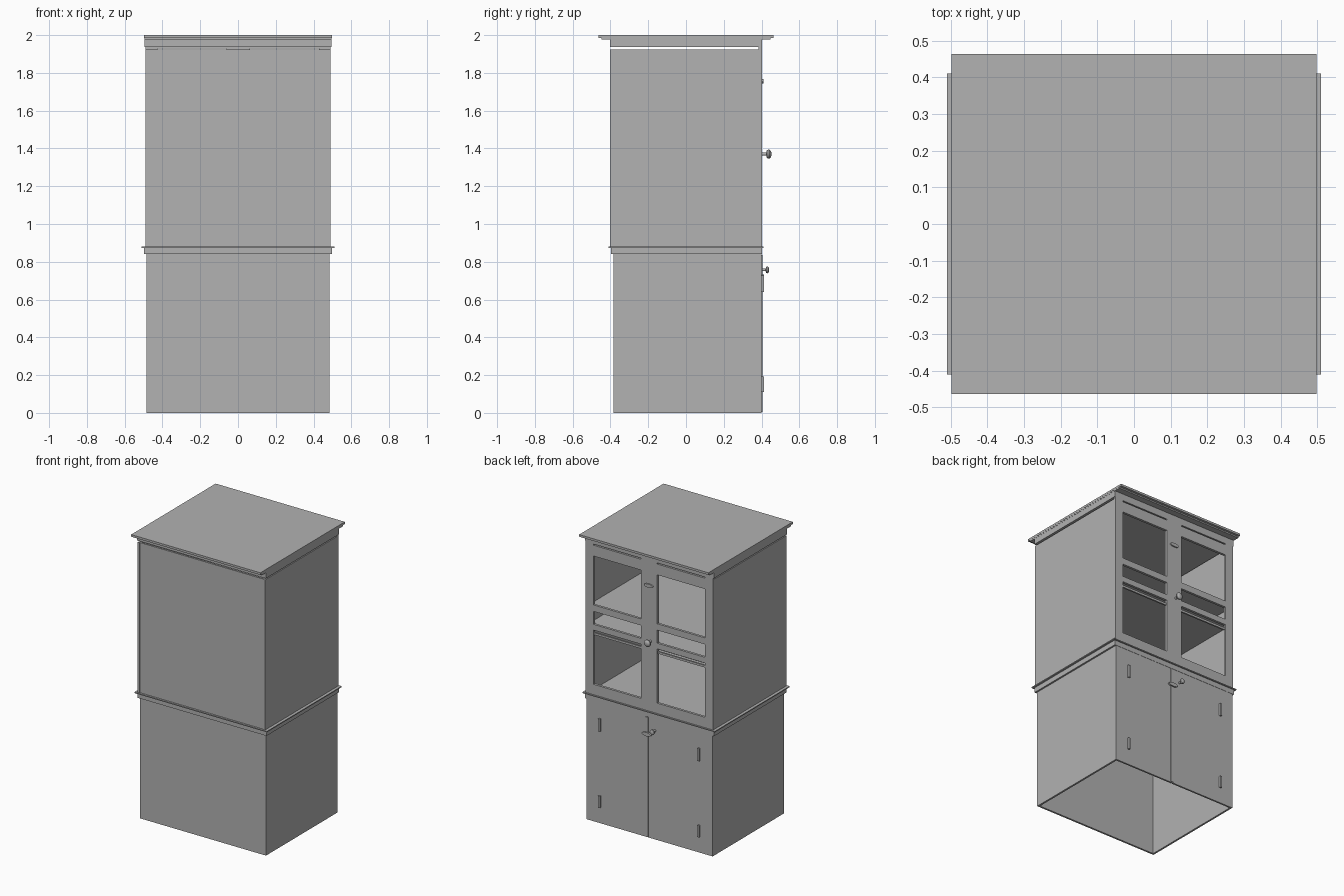
import bpy, math

if "Cube" in bpy.data.objects:
    bpy.data.objects.remove(bpy.data.objects["Cube"])

mat = bpy.data.materials.new("plain grey")
mat.diffuse_color = (0.445, 0.445, 0.445, 1)
mat.use_nodes = True
mat.node_tree.nodes["Principled BSDF"].inputs["Base Color"].default_value = mat.diffuse_color


def box(name, x0, x1, y0, y1, z0, z1):
    """Axis-aligned box from its limits."""
    v = [(x, y, z) for x in (x0, x1) for y in (y0, y1) for z in (z0, z1)]
    f = [(0, 1, 3, 2), (4, 6, 7, 5), (0, 4, 5, 1), (2, 3, 7, 6), (0, 2, 6, 4), (1, 5, 7, 3)]
    me = bpy.data.meshes.new(name)
    me.from_pydata(v, [], f)
    me.materials.append(mat)
    ob = bpy.data.objects.new(name, me)
    bpy.context.collection.objects.link(ob)
    return ob


def knob(name, x, z, profile, n=20):
    """Lathe a (radius, y) profile about the y axis."""
    v, f = [], []
    for r, y in profile:
        for i in range(n):
            a = 2 * math.pi * i / n
            v.append((x + r * math.cos(a), y, z + r * math.sin(a)))
    for k in range(len(profile) - 1):
        for i in range(n):
            j = (i + 1) % n
            f.append((k * n + i, (k + 1) * n + i, (k + 1) * n + j, k * n + j))
    last = (len(profile) - 1) * n
    f.append(tuple(last + i for i in reversed(range(n))))
    me = bpy.data.meshes.new(name)
    me.from_pydata(v, [], f)
    me.materials.append(mat)
    ob = bpy.data.objects.new(name, me)
    bpy.context.collection.objects.link(ob)
    bpy.context.view_layer.objects.active = ob
    ob.select_set(True)
    bpy.ops.object.shade_smooth_by_angle(angle=math.radians(40))
    ob.select_set(False)


def latch(name, x, z, half, y0, y1):
    """Flat oval turn-button."""
    bpy.ops.mesh.primitive_cylinder_add(vertices=20, radius=1, depth=1, location=(x, (y0 + y1) / 2, z),
                                        rotation=(math.pi / 2, 0, 0))
    ob = bpy.context.object
    ob.name = name
    ob.scale = (half, half * 0.36, y1 - y0)
    ob.data.materials.append(mat)
    ob.select_set(False)


# Lower cabinet, open underneath
for s, n in ((-1, "left"), (1, "right")):
    a, b = sorted((s * 0.485, s * 0.472))
    box("lower_side_" + n, a, b, -0.385, 0.39, 0, 0.84)
box("lower_back", -0.472, 0.472, -0.385, -0.372, 0, 0.84)
box("lower_door_left", -0.485, 0.014, 0.388, 0.4, 0, 0.84)
box("lower_door_right", 0.018, 0.485, 0.388, 0.4, 0, 0.84)
box("door_strip", 0.008, 0.03, 0.4, 0.405, 0.004, 0.836)

# Waist moulding and ledge
box("waist_moulding", -0.497, 0.497, -0.397, 0.402, 0.84, 0.874)
box("ledge", -0.51, 0.51, -0.411, 0.411, 0.874, 0.881)

# Upper cabinet walls, with a slim gap below the crown
for s, n in ((-1, "left"), (1, "right")):
    a, b = sorted((s * 0.49, s * 0.475))
    box("upper_side_" + n, a, b, -0.402, 0.385, 0.881, 1.925)
box("upper_back", -0.475, 0.475, -0.398, -0.385, 0.881, 1.925)

# Glazed front: stiles and rails around open panes
stiles = ((-0.49, -0.426), (-0.06, 0.063), (0.43, 0.49))
rails = ((0.881, 0.953), (1.33, 1.37), (1.46, 1.505), (1.845, 1.92), (1.928, 1.937))
for i, (a, b) in enumerate(stiles):
    box(f"front_stile_{i}", a, b, 0.385, 0.402, 0.881, 1.937)
for i in range(2):
    x0, x1 = stiles[i][1], stiles[i + 1][0]
    for j, (a, b) in enumerate(rails):
        box(f"front_rail_{i}_{j}", x0, x1, 0.385, 0.402, a, b)
    box(f"pane_bar_{i}", x0, x1, 0.385, 0.396, 1.295, 1.31)

# Shelves
for i, z in enumerate((1.345, 1.475)):
    box(f"shelf_{i}", -0.475, 0.475, -0.385, 0.385, z, z + 0.015)

# Crown
box("crown_frieze", -0.495, 0.495, -0.402, 0.402, 1.936, 1.976)
box("crown_step", -0.496, 0.496, -0.447, 0.447, 1.976, 1.985)
box("crown_top", -0.497, 0.497, -0.464, 0.464, 1.985, 2.0)

# Hinges
for s, n in ((-1, "left"), (1, "right")):
    for z0, z1, p in ((0.64, 0.728, "upper"), (0.11, 0.192, "lower")):
        box(f"hinge_{p}_{n}", s * 0.382 - 0.007, s * 0.382 + 0.007, 0.4, 0.412, z0, z1)

# Knobs and latches
knob("upper_knob", -0.01, 1.37, [(0.008, 0.4), (0.008, 0.425), (0.018, 0.427), (0.024, 0.434),
                                 (0.024, 0.442), (0.017, 0.449), (0.008, 0.452)])
knob("lower_knob", -0.042, 0.757, [(0.007, 0.4), (0.007, 0.422), (0.015, 0.424), (0.018, 0.43),
                                   (0.016, 0.436), (0.008, 0.44)])
latch("upper_latch", 0.003, 1.755, 0.034, 0.4, 0.411)
latch("lower_latch", 0.017, 0.72, 0.036, 0.402, 0.414)
